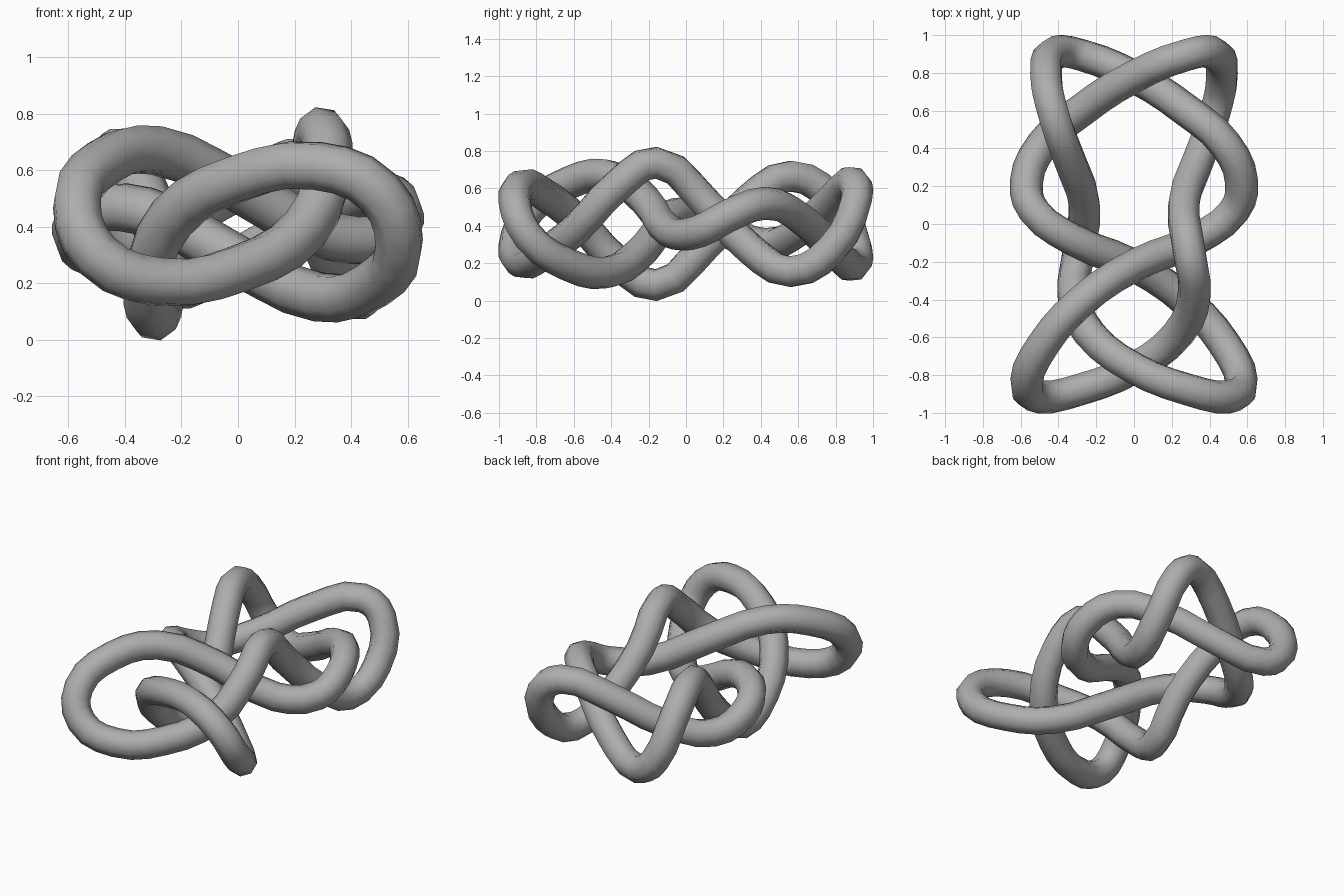
import bpy

cube = bpy.data.objects.get("Cube")
if cube:
    bpy.data.objects.remove(cube, do_unlink=True)

HEIGHT = 0.82
RADIUS = 0.088

# Half of the knot's centre line; the other half is this turned about the y axis
half = [
    (0.0, 0.78, 0.28), (-0.28, 0.895, 0.19), (-0.41, 0.91, 0.285),
    (-0.465, 0.78, 0.545), (-0.42, 0.56, 0.665), (-0.345, 0.35, 0.55),
    (-0.263, 0.1, 0.29), (-0.295, -0.16, 0.083), (-0.32, -0.36, 0.2),
    (-0.235, -0.58, 0.43), (0.0, -0.763, 0.57), (0.28, -0.875, 0.615),
    (0.5, -0.915, 0.52), (0.57, -0.84, 0.34), (0.475, -0.63, 0.192),
    (0.29, -0.42, 0.15), (0.0, -0.22, 0.28), (-0.33, -0.08, 0.455),
    (-0.53, 0.07, 0.45), (-0.57, 0.22, 0.37), (-0.485, 0.42, 0.3),
    (-0.28, 0.6, 0.37),
]
path = half + [(-x, y, HEIGHT - z) for x, y, z in half]

# Closed tube with eight sides
curve = bpy.data.curves.new("knot_tube", "CURVE")
curve.dimensions = "3D"
curve.resolution_u = 3
curve.bevel_depth = RADIUS
curve.bevel_resolution = 2
spline = curve.splines.new("BEZIER")
spline.bezier_points.add(len(path) - 1)
spline.use_cyclic_u = True
for point, co in zip(spline.bezier_points, path):
    point.co = co
    point.handle_left_type = point.handle_right_type = "AUTO"

knot = bpy.data.objects.new("knot_tube", curve)
bpy.context.collection.objects.link(knot)

# Plain grey material
grey = bpy.data.materials.new("grey")
grey.use_nodes = True
colour = (0.42, 0.42, 0.42, 1)
grey.diffuse_color = colour
grey.node_tree.nodes["Principled BSDF"].inputs["Base Color"].default_value = colour
curve.materials.append(grey)

# Turn into a smooth-shaded mesh
bpy.ops.object.select_all(action="DESELECT")
knot.select_set(True)
bpy.context.view_layer.objects.active = knot
bpy.ops.object.convert(target="MESH")
bpy.ops.object.shade_smooth()
